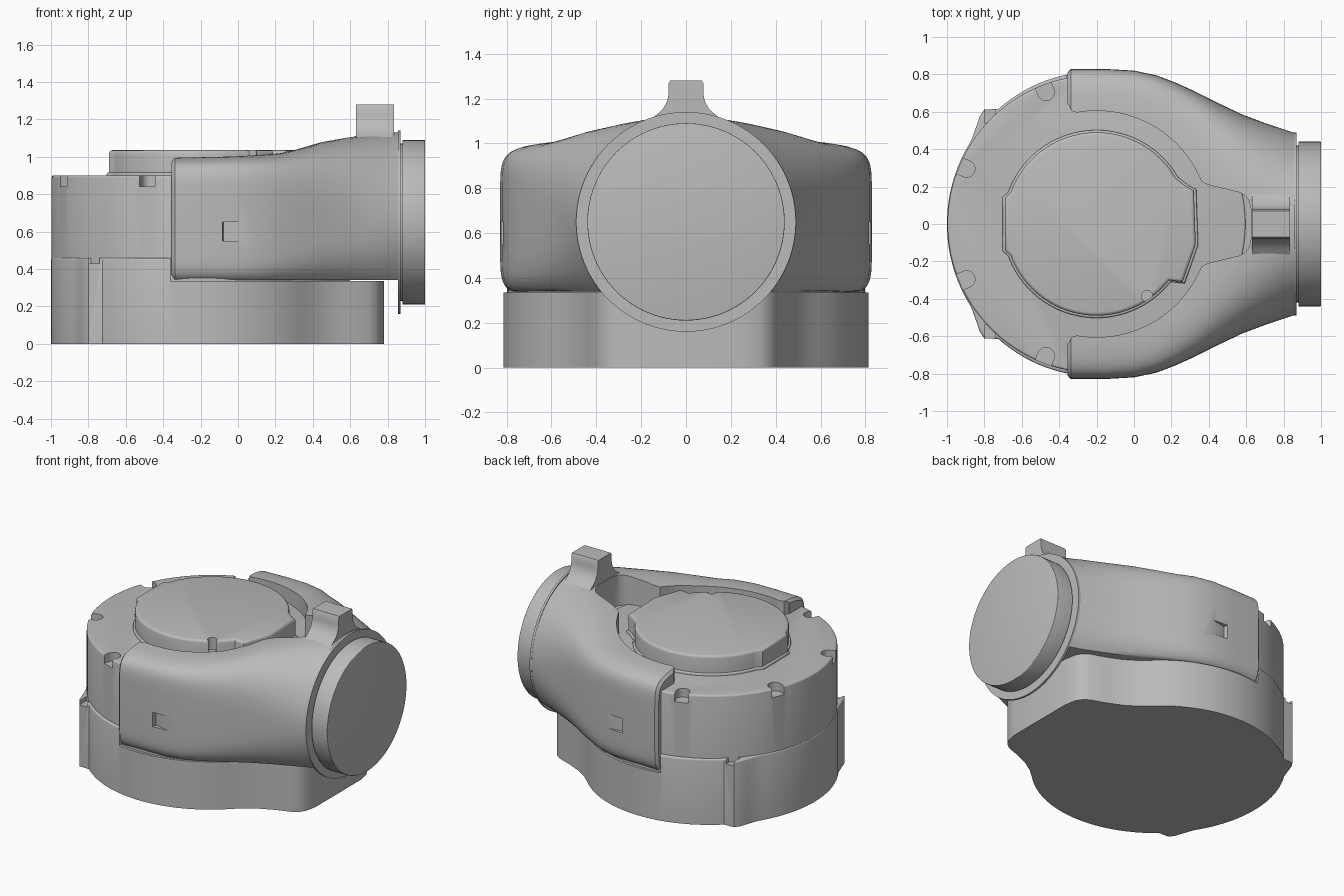
import bpy, bmesh, math
from mathutils import Matrix

if "Cube" in bpy.data.objects:
    bpy.data.objects.remove(bpy.data.objects["Cube"])

CX = -0.2          # centre of the round housing
AXIS_Z = 0.65      # height of the side port axis

grey = bpy.data.materials.new("plain grey")
grey.diffuse_color = (0.5, 0.5, 0.5, 1)
grey.use_nodes = True
grey.node_tree.nodes["Principled BSDF"].inputs["Base Color"].default_value = grey.diffuse_color


def finish(bm, name):
    bmesh.ops.recalc_face_normals(bm, faces=bm.faces[:])
    me = bpy.data.meshes.new(name)
    bm.to_mesh(me)
    bm.free()
    me.materials.append(grey)
    ob = bpy.data.objects.new(name, me)
    bpy.context.collection.objects.link(ob)
    return ob


def prism(name, pts, lo, hi, axis="z", bevel=0.0):
    """Extrude an outline from lo to hi along z or x, rounding the far rim."""
    bm = bmesh.new()
    place = (lambda u, v, h: (u, v, h)) if axis == "z" else (lambda u, v, h: (h, u, v))
    a = [bm.verts.new(place(u, v, lo)) for u, v in pts]
    b = [bm.verts.new(place(u, v, hi)) for u, v in pts]
    n = len(pts)
    for i in range(n):
        j = (i + 1) % n
        bm.faces.new((a[i], a[j], b[j], b[i]))
    bm.faces.new(a[::-1])
    bm.faces.new(b)
    bmesh.ops.recalc_face_normals(bm, faces=bm.faces[:])
    if bevel:
        top = set(b)
        rim = [e for e in bm.edges if e.verts[0] in top and e.verts[1] in top]
        bmesh.ops.bevel(bm, geom=rim, offset=bevel, segments=3, profile=0.5,
                        affect="EDGES")
    return finish(bm, name)


def box(name, centre, size, rot_z=0.0):
    bm = bmesh.new()
    bmesh.ops.create_cube(bm, size=1, matrix=Matrix.Translation(centre)
                          @ Matrix.Rotation(rot_z, 4, "Z")
                          @ Matrix.Diagonal((*size, 1)))
    return finish(bm, name)


def arc(cx, cy, r, a0, a1, n, ry=None):
    ry = ry or r
    out = []
    for i in range(n + 1):
        t = math.radians(a0 + (a1 - a0) * i / n)
        out.append((cx + r * math.cos(t), cy + ry * math.sin(t)))
    return out


def circle(cx, cy, r, n=96):
    return arc(cx, cy, r, 0, 360, n)[:-1]


def mirrored(half):
    return half + [(x, -y) for x, y in reversed(half) if abs(y) > 1e-5]


def cut(ob, cutters):
    for c in cutters:
        m = ob.modifiers.new("cut", "BOOLEAN")
        m.operation = "DIFFERENCE"
        m.solver = "EXACT"
        m.object = c
    dg = bpy.context.evaluated_depsgraph_get()
    dg.update()
    me = bpy.data.meshes.new_from_object(ob.evaluated_get(dg))
    ob.modifiers.clear()
    ob.data = me
    for c in cutters:
        bpy.data.objects.remove(c)


# base: round plan with clip lobes and a blunt nose, raised at the rear
half = [(0.78, 0.25), (0.765, 0.33), (0.74, 0.37), (0.70, 0.40), (0.6, 0.435),
        (0.5, 0.48), (0.42, 0.53)]
half += arc(CX, 0, 0.8, 46, 131, 28, 0.815)
half += [(-0.80, 0.612), (-0.825, 0.575), (-0.84, 0.53)]
half += arc(CX, 0, 0.8, 147, 180, 12, 0.815)
base = prism("base", mirrored(half), 0, 0.46, bevel=0.012)
cuts = [box("step_cutter", (0.64, 0, 0.585), (2, 2, 0.5))]
for s in (1, -1):
    cuts.append(box("clip_cutter", (-0.77, s * 0.6, 0.46), (0.06, 0.12, 0.06)))
cut(base, cuts)

# housing: round drum with rim notches
housing = prism("housing", circle(CX, 0, 0.797, 120), 0.3, 0.9, bevel=0.012)
cuts = []
for deg in (157, 111, -111, -157):
    t = math.radians(deg)
    c, s = math.cos(t), math.sin(t)
    # half-round notch open to the rim
    pts = [(u, v) for u, v in arc(0, 0, 0.045, 90, 270, 12)] + [(0.12, -0.045), (0.12, 0.045)]
    pts = [(CX + c * (0.755 + u) - s * v, s * (0.755 + u) + c * v) for u, v in pts]
    cuts.append(prism("notch_cutter", pts, 0.84, 1.0))
cut(housing, cuts)

# lid: raised round cover with side tabs and a screw hole
lid_pts = arc(CX, 0, 0.49, 30, 160, 44) + [(-0.69, 0.14), (-0.69, -0.14)]
lid_pts += arc(CX, 0, 0.49, 200, 322, 40)
lid_pts += [(0.26, -0.31), (0.33, -0.11), (0.32, 0.18), (0.28, 0.2)]
lid = prism("lid", lid_pts, 0.88, 1.035, bevel=0.018)
cut(lid, [prism("hole_cutter", circle(0.07, -0.385, 0.03, 24), 0.95, 1.2)])

# lid foot: thin flare where the lid meets the housing
prism("lid_foot", [(CX + (x - CX) * 1.025, y * 1.025) for x, y in lid_pts],
      0.89, 0.915, bevel=0.008)

# yoke: loft from a wide boxy section to the round port
# x, half width, top height, squareness, depth below axis
stations = [(-0.355, 0.81, 0.982, 8, 0.335), (-0.338, 0.829, 0.998, 8, 0.35),
            (-0.15, 0.829, 1.002, 8, 0.35), (0.0, 0.82, 1.005, 8, 0.35),
            (0.12, 0.795, 1.012, 7.2, 0.355), (0.22, 0.757, 1.02, 6, 0.36),
            (0.32, 0.712, 1.042, 5, 0.37), (0.45, 0.647, 1.08, 3.8, 0.39),
            (0.58, 0.585, 1.105, 3, 0.42), (0.70, 0.54, 1.118, 2.5, 0.45),
            (0.79, 0.51, 1.125, 2.15, 0.475), (0.86, 0.487, 1.132, 2, 0.485)]
bm = bmesh.new()
rings = []
N = 96
for x, w, top, p, low in stations:
    ring = []
    for i in range(N):
        t = 2 * math.pi * (i + 0.5) / N
        c, s = math.cos(t), math.sin(t)
        y = w * math.copysign(abs(c) ** (2 / p), c)
        h = (top - AXIS_Z) if s > 0 else low
        z = AXIS_Z + h * math.copysign(abs(s) ** (2 / p), s)
        ring.append(bm.verts.new((x, y, max(z, 0.34))))
    rings.append(ring)
for r0, r1 in zip(rings, rings[1:]):
    for i in range(N):
        j = (i + 1) % N
        bm.faces.new((r0[i], r0[j], r1[j], r1[i]))
bm.faces.new(rings[0])
bm.faces.new(rings[-1][::-1])
yoke = finish(bm, "yoke")
# opening around the lid with a narrow front pocket
open_half = [(0.625, 0.08), (0.615, 0.125), (0.59, 0.155), (0.56, 0.17), (0.4, 0.208)]
open_half += arc(CX, 0, 0.605, 22, 100, 32) + [(-0.335, 0.605), (-0.35, 0.64), (-0.6, 0.64)]
cuts = [prism("opening_cutter", mirrored(open_half), 0.893, 1.4)]
for s in (1, -1):
    # slanted side windows
    cuts.append(box("window_cutter", (-0.03, s * 0.835, 0.6), (0.11, 0.06, 0.1), s * 0.2))
cut(yoke, cuts)

# lug: upright key with flared root
lug_half = [(0.19, 1.0), (0.19, 1.085), (0.135, 1.125), (0.105, 1.15), (0.085, 1.185),
            (0.077, 1.22), (0.077, 1.268), (0.07, 1.28)]
lug = lug_half + [(-y, z) for y, z in reversed(lug_half)]
prism("lug", lug, 0.63, 0.835, axis="x")

# port: flange, neck and round plug
prism("port_flange", circle(0, AXIS_Z, 0.49), 0.855, 0.87, axis="x")
prism("port_neck", circle(0, AXIS_Z, 0.42), 0.86, 0.89, axis="x")
prism("port_plug", circle(0, AXIS_Z, 0.44), 0.88, 1.0, axis="x", bevel=0.004)

# smooth shading with crisp edges
bpy.ops.object.select_all(action="DESELECT")
for ob in bpy.context.scene.objects:
    ob.select_set(True)
    bpy.context.view_layer.objects.active = ob
bpy.ops.object.shade_smooth_by_angle(angle=math.radians(35))
